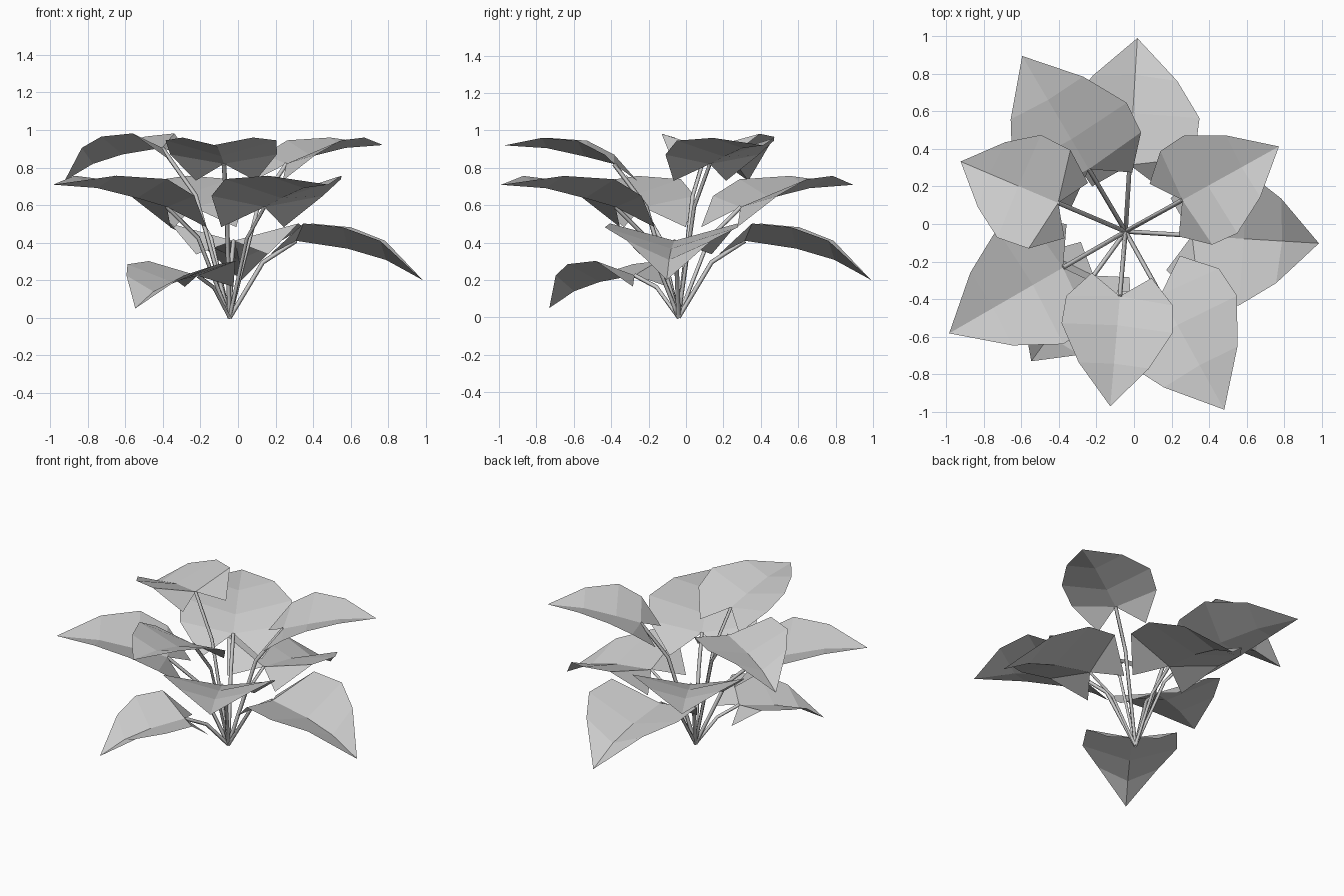
import bpy
import bmesh
from math import cos, sin, radians
from mathutils import Vector

cube = bpy.data.objects.get("Cube")
if cube:
    bpy.data.objects.remove(cube)

grey = bpy.data.materials.new("pale grey")
grey.use_nodes = True
colour = (0.6, 0.6, 0.6, 1)
grey.diffuse_color = colour
grey.node_tree.nodes["Principled BSDF"].inputs["Base Color"].default_value = colour

ROOT = Vector((-0.045, -0.04, 0))

# Half widths of the rim: lobe, shoulder, belly, taper
WIDTHS = (0.16, 0.285, 0.297, 0.188)

# Side profiles (outward, up) from the leaf base: rim points, then midrib to the tip
FLAT = dict(
    rim=((-0.111, -0.09), (0.024, 0.05), (0.17, 0.125), (0.37, 0.14)),
    rib=((0, 0), (0.155, 0.04), (0.36, 0.085), (0.588, 0.10)))
ARCHED = dict(
    rim=((-0.105, -0.06), (0.05, 0.077), (0.226, 0.06), (0.385, 0)),
    rib=((0, 0), (0.23, -0.035), (0.40, -0.085), (0.564, -0.175)))


def add_leaf(name, shape, angle, scale, reach, height):
    """A heart-shaped folded sheet whose base sits at (reach, height)."""
    out = Vector((cos(radians(angle)), sin(radians(angle)), 0))
    side = Vector((-out.y, out.x, 0))

    def place(point, across=0):
        u, z = point
        return (ROOT + out * (reach + u * scale) + side * across * scale
                + Vector((0, 0, height + z * scale)))

    bm = bmesh.new()
    base, middle, outer, tip = [bm.verts.new(place(p)) for p in shape["rib"]]
    for sign in (-1, 1):
        lobe, shoulder, belly, taper = [
            bm.verts.new(place(p, sign * w)) for p, w in zip(shape["rim"], WIDTHS)]
        for ring in ((base, lobe, shoulder), (base, shoulder, belly, middle),
                     (middle, belly, taper, outer), (outer, taper, tip)):
            bm.faces.new(ring if sign < 0 else ring[::-1])
    mesh = bpy.data.meshes.new(name)
    bm.to_mesh(mesh)
    bm.free()
    mesh.materials.append(grey)
    bpy.context.collection.objects.link(bpy.data.objects.new(name, mesh))
    return place((0, 0))


def add_stem(name, end):
    """A thin square stalk that bends outward towards its leaf."""
    span = end - ROOT
    knee = ROOT + Vector((span.x * 0.5, span.y * 0.5, span.z * 0.72))
    curve = bpy.data.curves.new(name, "CURVE")
    curve.dimensions = "3D"
    curve.bevel_depth = 0.012
    curve.bevel_resolution = 0
    curve.use_fill_caps = True
    spline = curve.splines.new("POLY")
    spline.points.add(2)
    for point, co in zip(spline.points, (ROOT, knee, end)):
        point.co = (*co, 1)
    curve.materials.append(grey)
    bpy.context.collection.objects.link(bpy.data.objects.new(name, curve))


# Tiers of leaves: name, shape, direction, scale, base reach, base height
LEAVES = (
    ("top_front", FLAT, 265, 1.0, 0.346, 0.82),
    ("top_left", FLAT, 29, 1.0, 0.346, 0.82),
    ("top_right", ARCHED, 157, 1.0, 0.39, 0.905),
    ("middle_front", FLAT, 299, 1.19, 0.385, 0.59),
    ("middle_right", FLAT, 210, 1.19, 0.385, 0.59),
    ("middle_back", FLAT, 120.5, 1.19, 0.385, 0.59),
    ("low_back", ARCHED, 86.5, 1.2, 0.355, 0.41),
    ("low_left", ARCHED, -3.5, 1.2, 0.355, 0.41),
    ("low_front", ARCHED, 234, 1.0, 0.29, 0.225),
)
for name, *spec in LEAVES:
    add_stem(name + "_stem", add_leaf(name + "_leaf", *spec))
